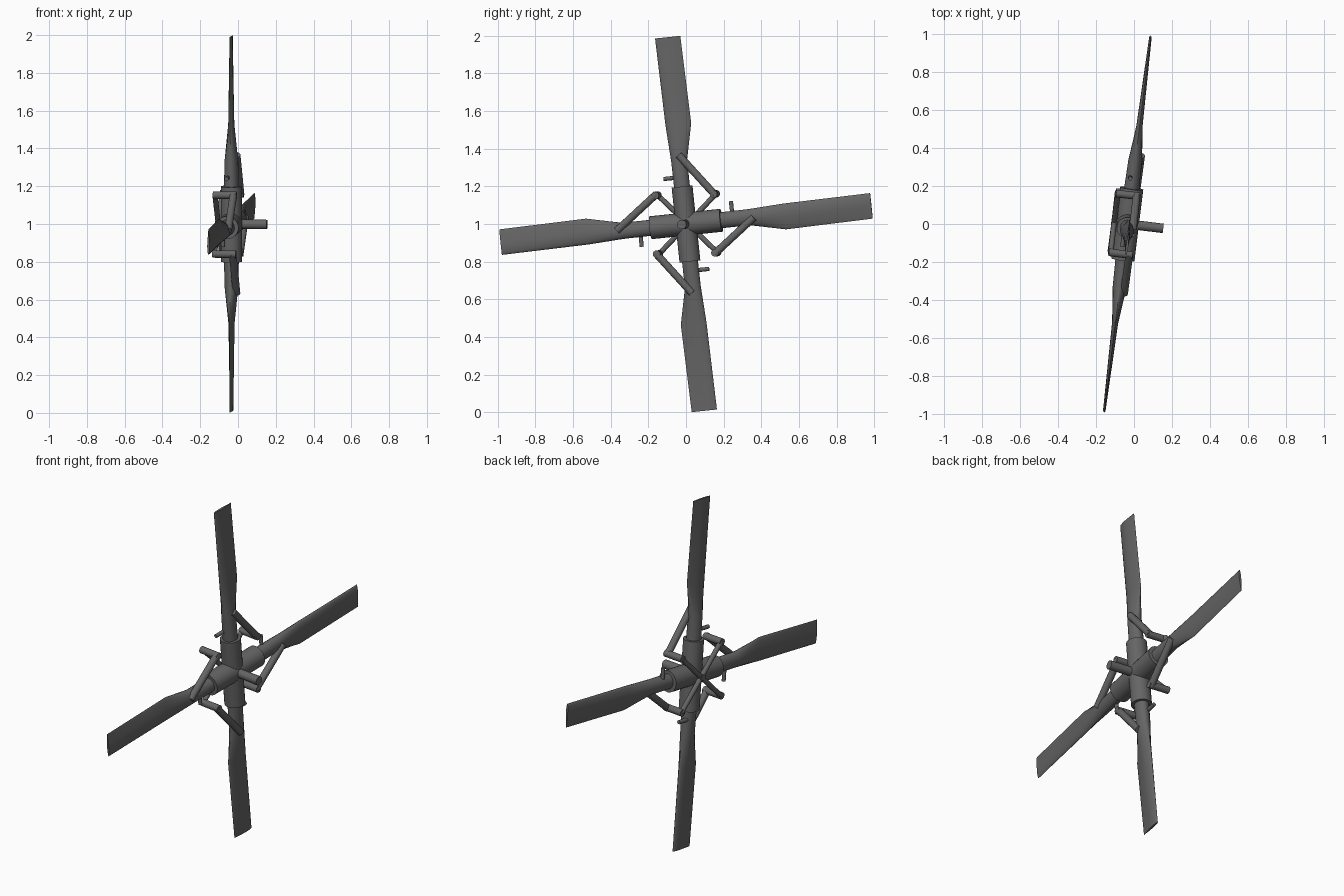
import bpy, bmesh, math
from mathutils import Matrix, Vector

if "Cube" in bpy.data.objects:
    bpy.data.objects.remove(bpy.data.objects["Cube"])

# Rotor frame: x = shaft axis, rolled about x and yawed about z
FRAME = (Matrix.Translation((-0.035, 0, 1.0)) @ Matrix.Rotation(math.radians(6), 4, 'X')
         @ Matrix.Rotation(math.radians(-7), 4, 'Z'))

mat = bpy.data.materials.new("dark_grey")
mat.diffuse_color = (0.13, 0.13, 0.13, 1)
mat.use_nodes = True
mat.node_tree.nodes["Principled BSDF"].inputs["Base Color"].default_value = mat.diffuse_color


def finish(bm, name, turn):
    bmesh.ops.recalc_face_normals(bm, faces=bm.faces[:])
    bm.transform(FRAME @ Matrix.Rotation(turn, 4, 'X'))
    me = bpy.data.meshes.new(name)
    bm.to_mesh(me)
    bm.free()
    me.materials.append(mat)
    ob = bpy.data.objects.new(name, me)
    bpy.context.collection.objects.link(ob)
    bpy.ops.object.select_all(action='DESELECT')
    ob.select_set(True)
    bpy.context.view_layer.objects.active = ob
    bpy.ops.object.shade_smooth_by_angle(angle=math.radians(35))
    return ob


def rod(name, a, b, r, turn=0, sides=16):
    a, b = Vector(a), Vector(b)
    d = b - a
    bm = bmesh.new()
    bmesh.ops.create_cone(bm, cap_ends=True, segments=sides, radius1=r, radius2=r, depth=d.length)
    bm.transform(Matrix.Translation((a + b) / 2) @ d.to_track_quat('Z', 'Y').to_matrix().to_4x4())
    return finish(bm, name, turn)


def blade(name, turn):
    # span position, leading edge, trailing edge, half thickness, airfoil sharpness
    sections = [(0.10, -0.042, 0.042, 0.042, 0), (0.34, -0.044, 0.042, 0.036, 0),
                (0.53, -0.054, 0.084, 0.017, 0.8), (0.997, -0.061, 0.075, 0.007, 0.8)]
    n = 20
    bm = bmesh.new()
    rings = []
    for z, lead, trail, th, sharp in sections:
        ring = []
        for i in range(n):
            t = 2 * math.pi * i / n
            c = math.cos(t)
            y = (lead + trail) / 2 + (trail - lead) / 2 * c
            x = th * math.sin(t) * (1 - sharp * (c + 0.3) / 1.3 if c > -0.3 else 1)
            ring.append(bm.verts.new((x, y, z)))
        rings.append(ring)
    for r0, r1 in zip(rings, rings[1:]):
        for i in range(n):
            j = (i + 1) % n
            bm.faces.new((r0[i], r0[j], r1[j], r1[i]))
    bm.faces.new(rings[0])
    bm.faces.new(rings[-1])
    return finish(bm, name, turn)


# Hub: two crossed sleeves and the drive shaft
rod("hub_sleeve_vertical", (0, 0, -0.2), (0, 0, 0.2), 0.056, sides=24)
rod("hub_sleeve_horizontal", (0, -0.19, 0), (0, 0.19, 0), 0.061, sides=24)
rod("drive_shaft", (0, 0, 0), (0.19, 0, 0), 0.025)
rod("spider_shaft", (-0.085, 0, 0), (0, 0, 0), 0.018)

# Four blades, each with its own control linkage
for k in range(4):
    turn = k * math.pi / 2
    ey, ez = 0.168, 0.143
    blade(f"blade_{k + 1}", turn)
    rod(f"spider_arm_{k + 1}", (-0.07, 0, 0), (-0.07, ey, ez), 0.014, turn)
    rod(f"link_pin_{k + 1}", (-0.08, ey, ez), (0.045, ey, ez), 0.02, turn)
    rod(f"pitch_link_{k + 1}", (0.028, 0.003, 0.368), (0.028, ey + 0.005, ez - 0.004), 0.02, turn)
    rod(f"blade_pin_{k + 1}", (-0.015, -0.096, 0.25), (-0.015, 0, 0.25), 0.011, turn, 12)
